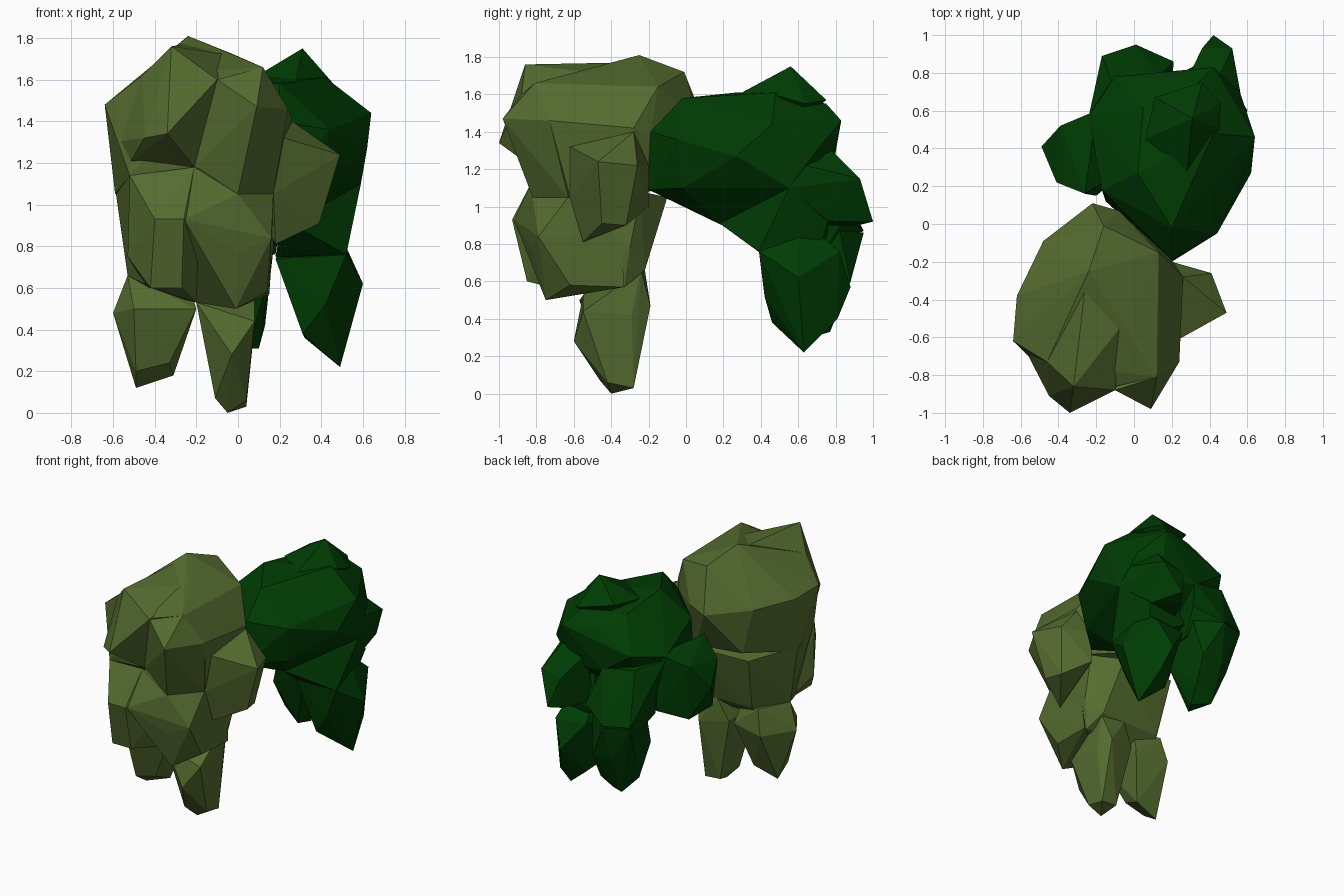
import bpy, bmesh


def material(name, rgb):
    m = bpy.data.materials.new(name)
    m.diffuse_color = (*rgb, 1)
    return m


olive = material("olive", (0.091, 0.150, 0.029))
green = material("dark green", (0.0, 0.046, 0.001))


def hull(name, mat, pts):
    """One faceted lump: the convex hull of a few corner points."""
    bm = bmesh.new()
    for p in pts:
        bm.verts.new(p)
    res = bmesh.ops.convex_hull(bm, input=bm.verts)
    junk = [v for v in res["geom_interior"] + res["geom_unused"]
            if isinstance(v, bmesh.types.BMVert)]
    bmesh.ops.delete(bm, geom=list(set(junk)), context='VERTS')
    bmesh.ops.recalc_face_normals(bm, faces=bm.faces)
    me = bpy.data.meshes.new(name)
    bm.to_mesh(me)
    bm.free()
    me.materials.append(mat)
    ob = bpy.data.objects.new(name, me)
    bpy.context.collection.objects.link(ob)
    return ob


def merged(name, mat, lumps):
    """Union several lumps into one surface."""
    base = hull(name, mat, lumps[0])
    bpy.context.view_layer.objects.active = base
    for pts in lumps[1:]:
        other = hull("lump", mat, pts)
        mod = base.modifiers.new("union", 'BOOLEAN')
        mod.operation, mod.solver, mod.object = 'UNION', 'EXACT', other
        bpy.ops.object.modifier_apply(modifier=mod.name)
        bpy.data.objects.remove(other)
    return base


# Front half: domed top
dome = [(-.03, -.51, 1.725), (-.24, -.25, 1.81), (-.16, -.01, 1.72),
        (.13, -.15, 1.64), (.12, -.81, 1.66), (-.10, -.86, 1.60), (-.46, -.73, 1.62),
        (-.64, -.62, 1.48), (-.62, -.38, 1.46), (-.48, -.09, 1.45), (-.22, .11, 1.42),
        (-.08, .07, 1.45), (.20, -.19, 1.38), (.26, -.28, 1.42), (.24, -.73, 1.46),
        (-.52, -.74, 1.14), (-.59, -.45, 1.05), (-.40, -.08, 1.12), (-.05, -.05, 1.10),
        (.17, -.22, 1.08), (.17, -.62, 1.05), (-.21, -.78, 1.18)]
# Front half: narrower chest
chest = [(-.59, -.45, 1.08), (-.52, -.74, 1.14), (-.53, -.45, .66), (-.42, -.12, 1.05),
         (.00, -.10, 1.05), (.17, -.24, 1.08), (.17, -.62, 1.05), (.17, -.30, .78),
         (.08, -.22, .66), (-.38, -.22, .66), (.13, -.33, .57), (-.20, -.57, .53),
         (-.40, -.30, .58), (-.20, -.76, 1.15), (.13, -.60, .59), (-.45, -.62, .62)]
# Brow bumps
brow_left = [(-.34, -1.0, 1.34), (-.45, -.91, 1.32), (-.32, -.86, 1.76), (-.46, -.73, 1.62),
             (-.10, -.88, 1.60), (-.21, -.78, 1.18), (-.60, -.62, 1.30), (-.30, -.60, 1.4),
             (-.52, -.72, 1.20), (-.05, -.52, 1.72), (-.26, -.35, 1.77)]
brow_right = [(.09, -.98, 1.47), (-.10, -.88, 1.60), (.12, -.81, 1.66), (.24, -.73, 1.46),
              (.00, -.82, 1.05), (.17, -.63, 1.05), (-.21, -.78, 1.18), (.0, -.5, 1.4)]
# Muzzle lumps
muzzle_left = [(-.52, -.74, 1.14), (-.21, -.80, 1.18), (-.40, -.93, .93), (-.26, -.93, .93),
               (-.42, -.85, .60), (-.27, -.85, .60), (-.53, -.72, .75),
               (-.20, -.57, .53), (-.45, -.55, .62), (.00, -.60, 1.05)]
muzzle_right = [(-.21, -.80, 1.18), (.00, -.82, 1.05), (.00, -.82, .77), (.16, -.79, .84),
                (.17, -.63, 1.05), (-.01, -.75, .50), (.14, -.62, .58), (-.20, -.57, .53),
                (.15, -.33, .57), (-.26, -.92, .93), (.17, -.35, .85)]
# Side bump
side_bump = [(.26, -.28, 1.40), (.22, -.62, 1.32), (.49, -.47, 1.24), (.41, -.26, 1.22),
             (.39, -.45, .91), (.36, -.32, .90), (.18, -.55, .81), (.20, -.20, 1.22),
             (.20, -.20, 1.0), (.17, -.62, 1.05), (.05, -.40, 1.1)]
merged("front_body", olive,
       [dome, chest, brow_left, brow_right, muzzle_left, muzzle_right, side_bump])

# Front legs
hull("front_leg_left", olive, [
    (-.53, -.45, .66), (-.60, -.42, .48), (-.49, -.48, .20), (-.49, -.36, .12),
    (-.31, -.34, .18), (-.33, -.48, .24), (-.20, -.55, .50), (-.22, -.24, .50),
    (-.46, -.20, .48), (-.42, -.23, .66), (-.25, -.30, .66), (-.50, -.57, .50)])
hull("front_leg_right", olive, [
    (-.20, -.55, .53), (.08, -.55, .44), (-.03, -.60, .28), (-.11, -.46, .07),
    (-.05, -.40, 0), (.04, -.28, .03), (-.08, -.28, .04), (.04, -.42, .06),
    (.08, -.29, .42), (.03, -.19, .47), (-.18, -.24, .50), (.08, -.24, .66),
    (-.10, -.22, .66)])

# Rear half: barrel
barrel = [(.42, .48, 1.61), (.02, .27, 1.61), (.20, -.02, 1.58), (.28, .28, 1.60),
          (.20, -.19, 1.40), (.44, -.05, 1.36), (.62, .27, 1.27), (.64, .46, 1.44),
          (.20, -.20, 1.09), (.40, -.02, 1.10), (.25, .18, .91), (.59, .55, 1.10),
          (-.17, .18, 1.42), (-.15, .12, 1.05), (-.24, .57, 1.30),
          (-.10, .78, 1.34), (.05, .62, 1.55), (.17, .77, 1.48), (.34, .75, 1.55),
          (.42, .83, 1.46), (.56, .70, 1.30), (-.12, .45, .92),
          (.13, .78, 1.18), (.40, .76, 1.15), (.20, .40, .80)]
# Top crest
crest = [(.31, .56, 1.75), (.45, .50, 1.59), (.28, .28, 1.60), (.11, .67, 1.62),
         (.36, .75, 1.57), (.06, .45, 1.60), (.46, .64, 1.55), (.28, .55, 1.4)]
# Rump corner and thighs
rump_right = [(.42, 1.0, .92), (.52, .93, 1.15), (.36, .93, 1.12), (.36, .92, .90),
              (.50, .72, .92), (.59, .55, 1.10), (.57, .64, 1.22), (.28, .76, 1.25),
              (.25, .70, .90), (.35, .60, 1.1), (.45, .78, 1.30)]
thigh_right = [(.59, .55, 1.10), (.52, .39, .76), (.18, .40, .75), (.25, .18, .91),
               (.50, .76, .92), (.20, .76, .86), (.45, .70, .72), (.25, .70, 1.1)]
thigh_left = [(.13, .78, 1.20), (.01, .95, .87), (-.17, .89, .88), (-.20, .62, 1.10),
              (.21, .86, .95), (-.10, .50, .82), (.18, .45, .76), (-.24, .57, 1.28),
              (-.12, .76, 1.24), (.0, .45, 1.0), (.18, .75, .78), (-.12, .72, .78)]
# Side bump
rear_bump = [(-.49, .41, 1.08), (-.41, .22, 1.20), (-.39, .52, 1.24), (-.26, .16, 1.32),
             (-.41, .28, .88), (-.36, .48, .84), (-.20, .60, 1.32), (-.18, .60, .90),
             (-.20, .15, 1.0), (.05, .35, 1.1)]
merged("rear_body", green,
       [barrel, crest, rump_right, thigh_right, thigh_left, rear_bump])

# Rear legs
hull("rear_leg_right", green, [
    (.49, .63, .22), (.31, .46, .38), (.42, .42, .52), (.60, .60, .62), (.52, .39, .76),
    (.18, .42, .74), (.45, .81, .40), (.40, .88, .57), (.48, .82, .76), (.25, .80, .76),
    (.32, .70, .36), (.45, .60, .95), (.30, .60, .95)])
hull("rear_leg_left", green, [
    (.05, .62, .31), (.10, .70, .31), (-.02, .77, .33), (-.07, .64, .40), (.13, .80, .42),
    (-.14, .78, .60), (-.08, .52, .62), (.16, .52, .70), (.14, .88, .60), (-.02, .88, .60),
    (-.17, .89, .87), (.01, .95, .86), (.18, .82, .88), (.0, .48, .88)])
